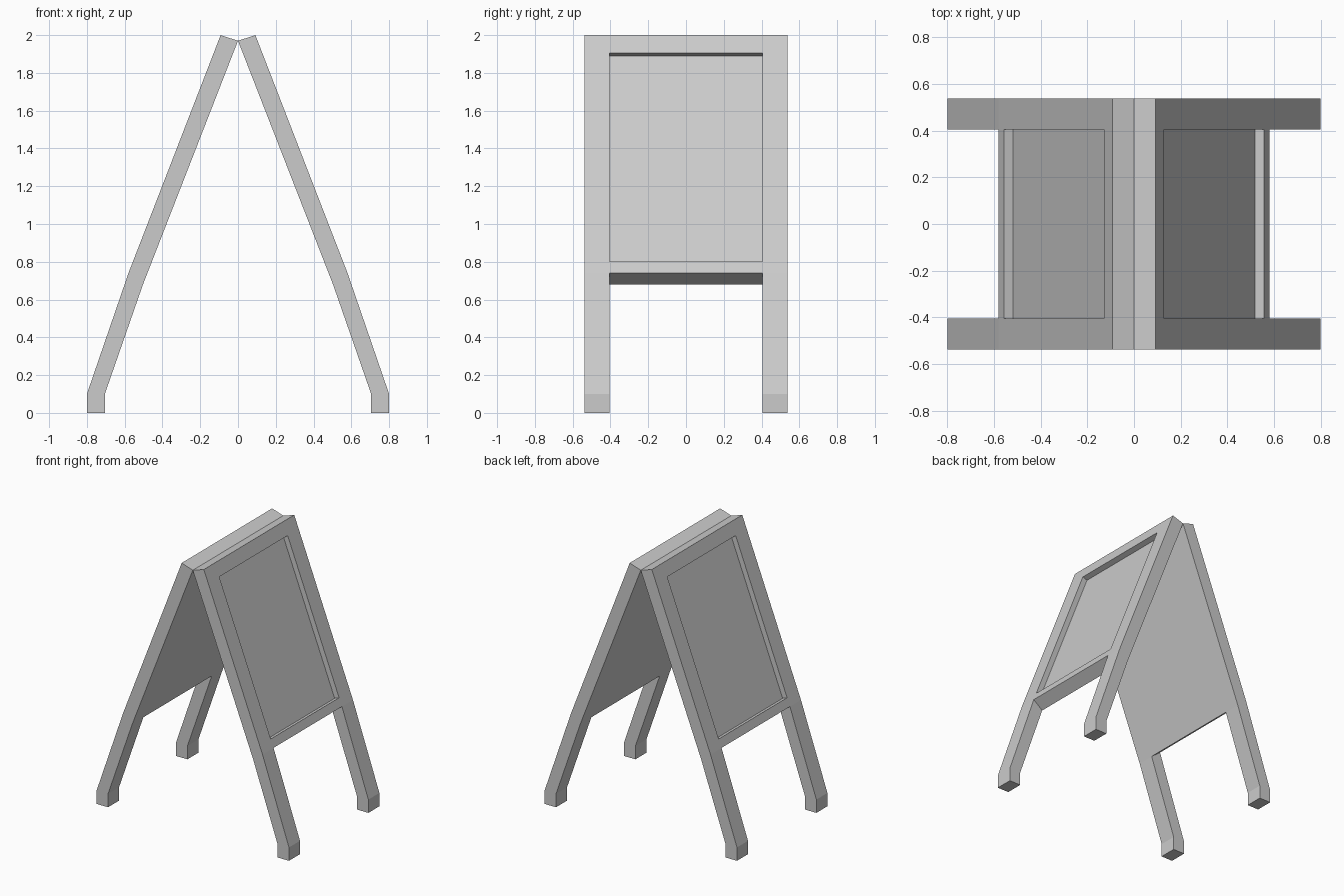
import bpy, bmesh
from mathutils import Vector

if "Cube" in bpy.data.objects:
    bpy.data.objects.remove(bpy.data.objects["Cube"])

# Side profile, top to foot: outer and inner (x, z)
OUTER = [(0.092, 2.0), (0.58, 0.74), (0.80, 0.10), (0.80, 0.0)]
INNER = [(0.0, 1.97), (0.503, 0.68), (0.705, 0.10), (0.705, 0.0)]
COLS = [-0.537, -0.406, 0.406, 0.537]      # leg | panel | leg
RECESS_ROWS = [0.0754, 0.952]              # fractions along the panel
RECESS_DEPTH = 0.04


def split_panel(pts):
    """Add the recess top and bottom rows to a profile."""
    p = [Vector(q) for q in pts]
    return [p[0]] + [p[0].lerp(p[1], t) for t in RECESS_ROWS] + p[1:]


def make_board(name, sign):
    bm = bmesh.new()
    outer, inner = [[[bm.verts.new((sign * p.x, y, p.y)) for y in COLS]
                     for p in split_panel(prof)] for prof in (OUTER, INNER)]

    # Panel spans all columns in rows 0-2, legs continue in the side columns
    cells = {(r, c) for r in range(5) for c in range(3) if r < 3 or c != 1}
    recess = None
    for r, c in sorted(cells):
        corners = [(r, c), (r, c + 1), (r + 1, c + 1), (r + 1, c)]
        face = bm.faces.new([outer[i][j] for i, j in corners])
        bm.faces.new([inner[i][j] for i, j in reversed(corners)])
        if (r, c) == (1, 1):
            recess = face
        # Close the thickness wherever there is no neighbouring cell
        neighbours = [(r - 1, c), (r, c + 1), (r + 1, c), (r, c - 1)]
        for k, n in enumerate(neighbours):
            if n not in cells:
                (a, b), (d, e) = corners[k], corners[(k + 1) % 4]
                bm.faces.new([outer[a][b], inner[a][b],
                              inner[d][e], outer[d][e]])

    # Sunken writing area on the outer side
    ext = bmesh.ops.extrude_face_region(bm, geom=[recess])
    run = Vector(OUTER[1]) - Vector(OUTER[0])
    push = Vector((sign * run.y, 0, -run.x)).normalized() * RECESS_DEPTH
    bmesh.ops.translate(bm, vec=push, verts=[
        v for v in ext["geom"] if isinstance(v, bmesh.types.BMVert)])
    if recess.is_valid:
        bmesh.ops.delete(bm, geom=[recess], context='FACES_ONLY')

    bmesh.ops.recalc_face_normals(bm, faces=bm.faces[:])
    mesh = bpy.data.meshes.new(name)
    bm.to_mesh(mesh)
    bm.free()
    bpy.context.collection.objects.link(bpy.data.objects.new(name, mesh))


# Two boards leaning together at the ridge
make_board("right_board", 1)
make_board("left_board", -1)
